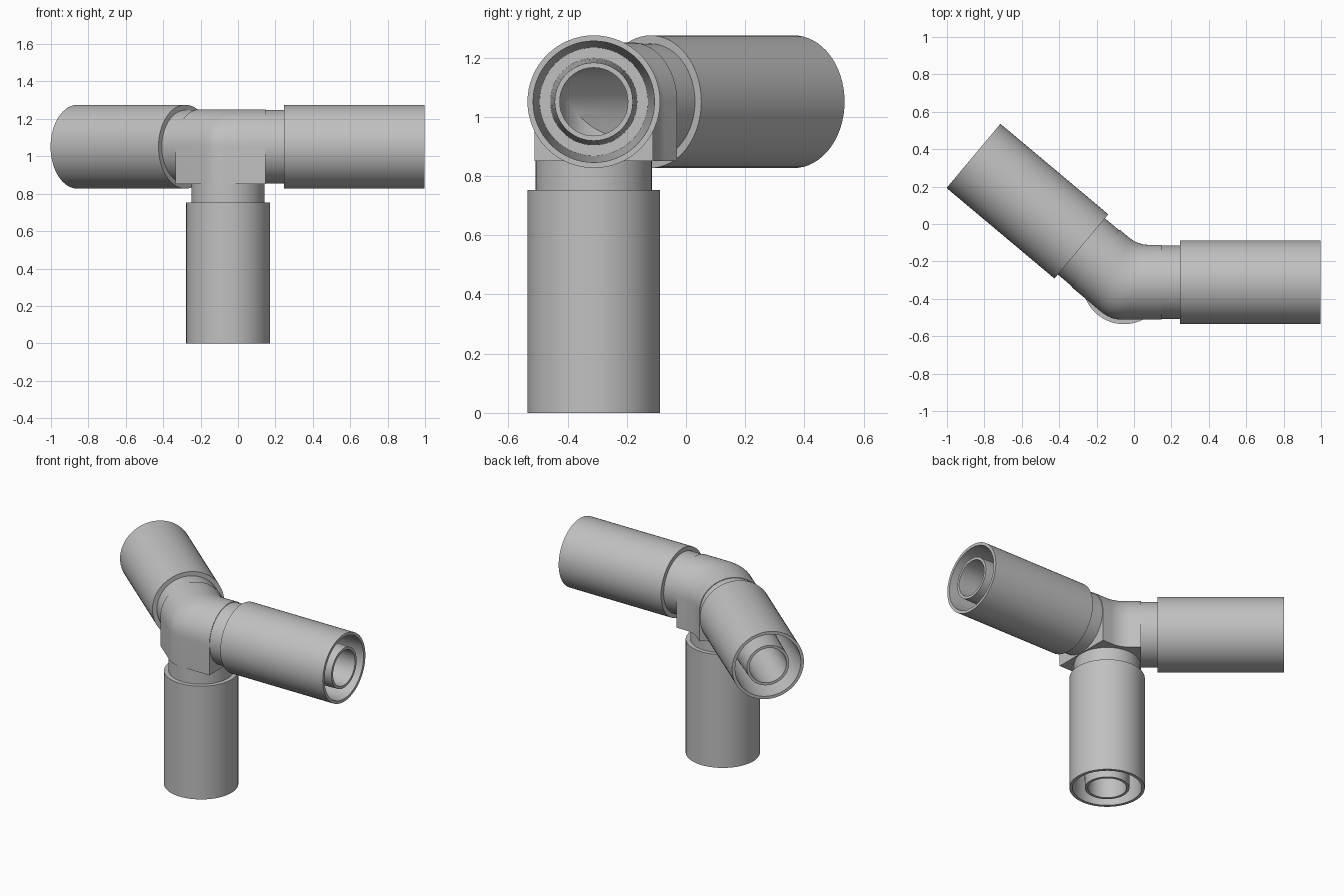
import bpy, bmesh, math
from mathutils import Vector, Matrix

if "Cube" in bpy.data.objects:
    bpy.data.objects.remove(bpy.data.objects["Cube"], do_unlink=True)

JOINT = Vector((-0.053, -0.3115, 1.051))   # where the three axes meet
BEND = math.radians(40)
BODY_R, BORE_R, BODY_END, ARM_END = 0.2, 0.115, 0.2, 1.051
SEGS = 64

grey = bpy.data.materials.new("light_grey")
grey.use_nodes = True
colour = (0.53, 0.53, 0.53, 1)
grey.diffuse_color = colour
grey.node_tree.nodes["Principled BSDF"].inputs["Base Color"].default_value = colour


def make_object(name, bm):
    bmesh.ops.recalc_face_normals(bm, faces=bm.faces)
    mesh = bpy.data.meshes.new(name)
    bm.to_mesh(mesh)
    bm.free()
    mesh.materials.append(grey)
    obj = bpy.data.objects.new(name, mesh)
    bpy.context.collection.objects.link(obj)
    return obj


def smooth(obj):
    bpy.ops.object.select_all(action='DESELECT')
    obj.select_set(True)
    bpy.context.view_layer.objects.active = obj
    bpy.ops.object.shade_smooth_by_angle(angle=math.radians(30))


def bridge(bm, rings, close=False):
    pairs = list(zip(rings, rings[1:] + rings[:1])) if close else list(zip(rings, rings[1:]))
    for a, b in pairs:
        for i in range(len(a)):
            j = (i + 1) % len(a)
            bm.faces.new((a[i], a[j], b[j], b[i]))


def elbow(name, section, reach, fillet, steps=12):
    """Sweep a section of (inward offset, height) around the rounded bend."""
    bm = bmesh.new()
    inside = Vector((math.sin(BEND / 2), math.cos(BEND / 2), 0)) / math.cos(BEND / 2)
    places = [lambda u: Vector((reach, u, 0))]
    for k in range(steps + 1):
        a = BEND * k / steps
        n = Vector((math.sin(a), math.cos(a), 0))
        places.append(lambda u, n=n: inside * (u + fillet) - n * fillet)
    along = Vector((-math.cos(BEND), math.sin(BEND), 0))
    across = Vector((math.sin(BEND), math.cos(BEND), 0))
    places.append(lambda u: along * reach + across * u)
    rings = [[bm.verts.new(JOINT + p(u) + Vector((0, 0, z))) for u, z in section]
             for p in places]
    bridge(bm, rings)
    bm.faces.new(rings[0])
    bm.faces.new(rings[-1])
    return make_object(name, bm)


def revolve(name, profile, direction, close):
    """Turn a profile of (radius, distance) around an axis leaving the joint."""
    bm = bmesh.new()
    turn = Vector(direction).to_track_quat('Z', 'Y').to_matrix().to_4x4()
    place = Matrix.Translation(JOINT) @ turn
    rings = []
    for r, t in profile:
        rings.append([bm.verts.new(place @ Vector((r * math.cos(a), r * math.sin(a), t)))
                      for a in (math.tau * i / SEGS for i in range(SEGS))])
    bridge(bm, rings, close)
    if not close:
        bm.faces.new(rings[0])
        bm.faces.new(rings[-1])
    return make_object(name, bm)


# Elbow body: round on top, square below
half = SEGS // 2
dome = [(BODY_R * math.cos(math.pi * i / half), BODY_R * math.sin(math.pi * i / half))
        for i in range(half + 1)]
body = elbow("elbow_body", dome + [(-BODY_R, -BODY_R), (BODY_R, -BODY_R)], BODY_END, 0.17)

# Bores that run through the body
circle = [(BORE_R * math.cos(math.tau * i / SEGS), BORE_R * math.sin(math.tau * i / SEGS))
          for i in range(SEGS)]
cutters = [elbow("bore_cutter", circle, 0.3, 0.13),
           revolve("lower_bore_cutter", [(BORE_R, 0), (BORE_R, 0.3)], (0, 0, -1), False)]
bpy.context.view_layer.objects.active = body
for cutter in cutters:
    mod = body.modifiers.new("bore", 'BOOLEAN')
    mod.operation = 'DIFFERENCE'
    mod.solver = 'EXACT'
    mod.object = cutter
    bpy.ops.object.modifier_apply(modifier=mod.name)
for cutter in cutters:
    bpy.data.objects.remove(cutter, do_unlink=True)
smooth(body)

# Arms: collar, sleeve, tapered cavity and inner tube
arm_profile = [
    (BORE_R, BODY_END), (0.196, BODY_END), (0.196, 0.298), (0.224, 0.298),
    (0.224, ARM_END), (0.205, ARM_END), (0.183, 0.35), (0.147, 0.35),
    (0.132, ARM_END), (BORE_R, ARM_END)]
arms = {
    "left_arm": (1, 0, 0),
    "right_arm": (-math.cos(BEND), math.sin(BEND), 0),
    "lower_arm": (0, 0, -1),
}
for name, direction in arms.items():
    smooth(revolve(name, arm_profile, direction, True))
